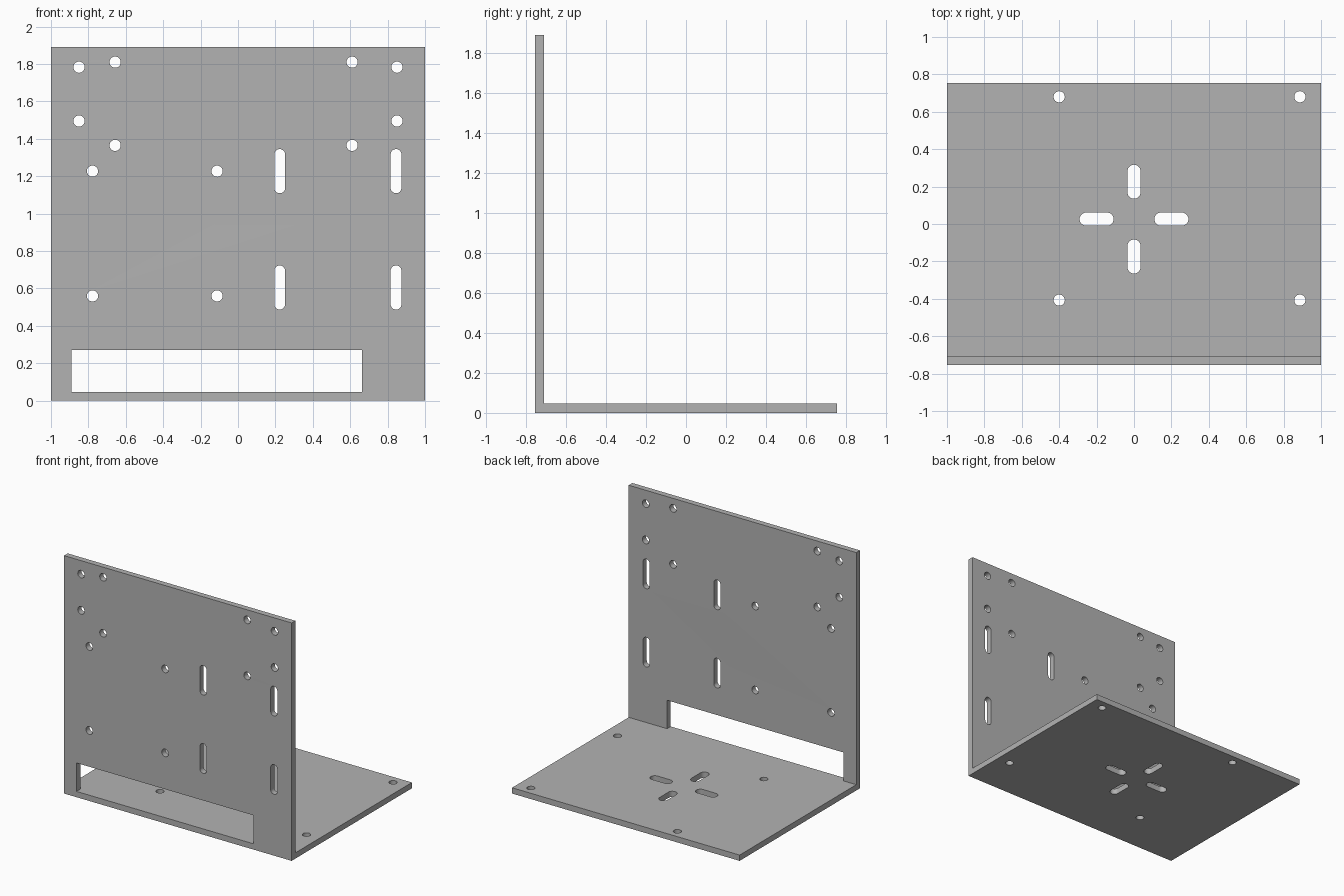
import bpy, bmesh, math
from mathutils import Matrix

if "Cube" in bpy.data.objects:
    bpy.data.objects.remove(bpy.data.objects["Cube"])

THICK = 0.046
HALF_DEPTH = 0.755
HEIGHT = 1.89

grey = bpy.data.materials.new("plain grey")
grey.use_nodes = True
colour = (0.45, 0.45, 0.45, 1)
grey.diffuse_color = colour
grey.node_tree.nodes["Principled BSDF"].inputs["Base Color"].default_value = colour


def rect(x0, x1, y0, y1):
    return [(x0, y0), (x1, y0), (x1, y1), (x0, y1)]


def slot(x, y, r, half=0.0, angle=0.0, n=16):
    """Rounded slot outline; a plain circle when half equals zero."""
    pts = []
    for end in (0, 1):
        shift = (half - r if half else 0) * (1 - 2 * end)
        for i in range(n + (1 if half else 0)):
            a = math.pi * (end + i / n) - math.pi / 2
            u, v = shift + r * math.cos(a), r * math.sin(a)
            pts.append((x + u * math.cos(angle) - v * math.sin(angle),
                        y + u * math.sin(angle) + v * math.cos(angle)))
    return pts


def plate(name, loops, matrix):
    """Filled outline with openings, extruded to the sheet thickness."""
    curve = bpy.data.curves.new(name, 'CURVE')
    curve.dimensions = '2D'
    curve.fill_mode = 'BOTH'
    curve.extrude = THICK / 2
    for pts in loops:
        s = curve.splines.new('POLY')
        s.points.add(len(pts) - 1)
        for p, (x, y) in zip(s.points, pts):
            p.co = (x, y, 0, 1)
        s.use_cyclic_u = True
    temp = bpy.data.objects.new(name + " outline", curve)
    bpy.context.collection.objects.link(temp)
    mesh = bpy.data.meshes.new_from_object(
        temp.evaluated_get(bpy.context.evaluated_depsgraph_get()))
    bpy.data.objects.remove(temp)
    bm = bmesh.new()
    bm.from_mesh(mesh)
    bmesh.ops.remove_doubles(bm, verts=bm.verts, dist=0.0005)
    bmesh.ops.transform(bm, matrix=matrix, verts=bm.verts)
    bmesh.ops.recalc_face_normals(bm, faces=bm.faces)
    bm.to_mesh(mesh)
    bm.free()
    mesh.name = name
    mesh.materials.clear()
    mesh.materials.append(grey)
    obj = bpy.data.objects.new(name, mesh)
    bpy.context.collection.objects.link(obj)
    bpy.ops.object.select_all(action='DESELECT')
    obj.select_set(True)
    bpy.context.view_layer.objects.active = obj
    bpy.ops.object.shade_smooth_by_angle(angle=math.radians(30))
    return obj


# Upright plate: cable window, four groups of round holes, four slots
wall = [rect(-1, 1, 0, HEIGHT), rect(-0.89, 0.663, THICK, 0.272)]
for xs, zs in [((-0.85, 0.85), (1.495, 1.783)),
               ((-0.657, 0.61), (1.365, 1.81)),
               ((-0.778, -0.112), (0.56, 1.227))]:
    wall += [slot(x, z, 0.03) for x in xs for z in zs]
wall += [slot(x, z, 0.029, 0.118, math.pi / 2)
         for x in (0.223, 0.845) for z in (0.605, 1.227)]
plate("upright_plate", wall,
      Matrix.Translation((0, -HALF_DEPTH + THICK / 2, 0)) @ Matrix.Rotation(math.pi / 2, 4, 'X'))

# Base plate: corner holes and a cross of slots
base = [rect(-1, 1, -HALF_DEPTH + THICK, HALF_DEPTH)]
base += [slot(x, y, 0.03) for x in (-0.4, 0.887) for y in (-0.407, 0.68)]
for side in (-0.2, 0.2):
    base.append(slot(side, 0.026, 0.035, 0.091))
    base.append(slot(0, 0.026 + side, 0.035, 0.091, math.pi / 2))
plate("base_plate", base, Matrix.Translation((0, 0, THICK / 2)))
